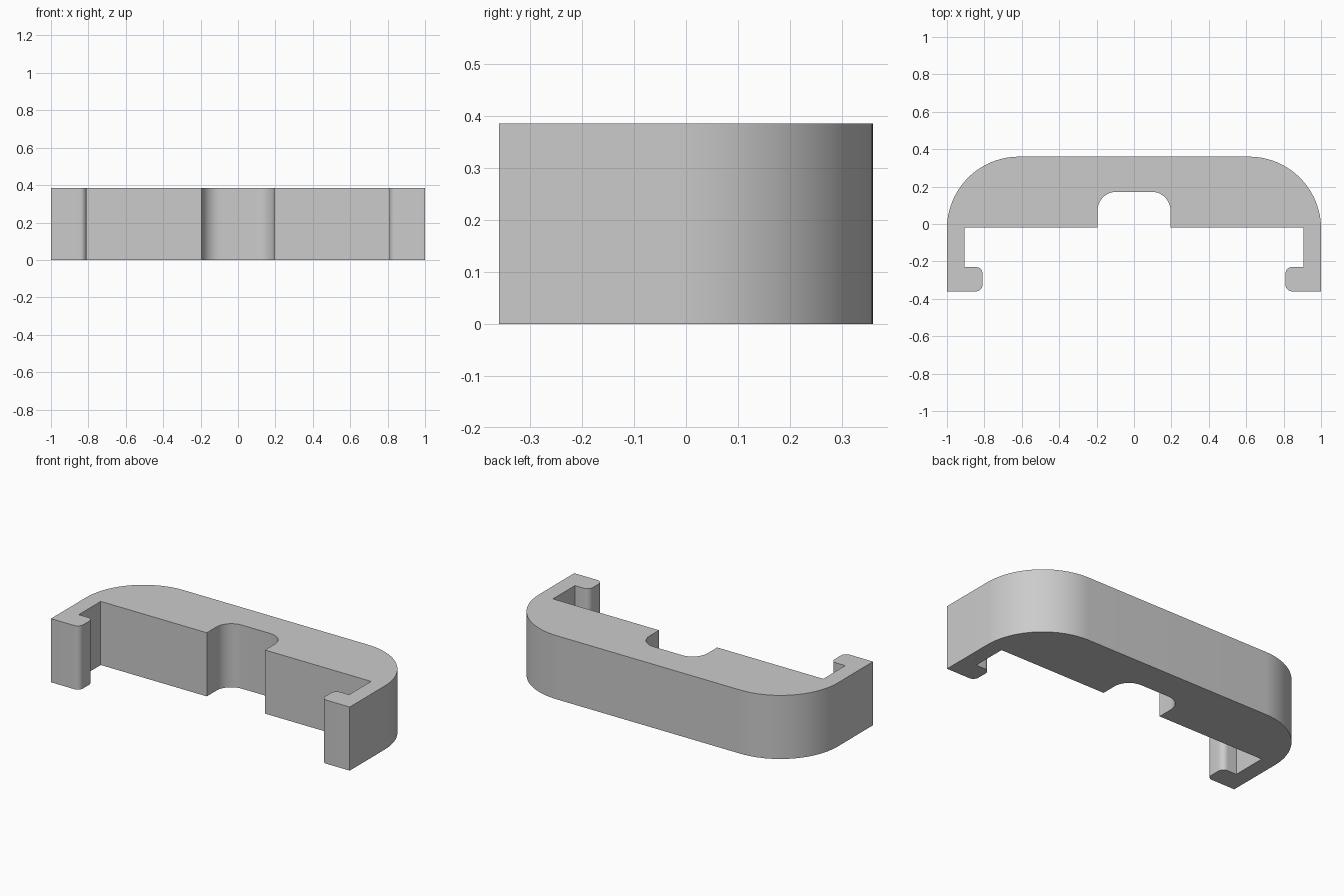
import bpy, bmesh, math
from mathutils import Vector

cube = bpy.data.objects.get("Cube")
if cube:
    bpy.data.objects.remove(cube, do_unlink=True)

HEIGHT = 0.385

# Right half of the outline: x, y, corner radius
half = [
    (0.195, 0.172, 0.10),   # notch roof
    (0.195, -0.02, 0),      # notch mouth
    (0.905, -0.02, 0),      # inner corner of arm
    (0.905, -0.23, 0),      # hook root
    (0.81, -0.23, 0.035),   # hook tip
    (0.81, -0.36, 0.035),
    (1.0, -0.36, 0),        # outer end of arm
    (1.0, 0.36, 0.385),     # large outer shoulder
]


def fillet(prev, cur, nxt, r):
    """Points of a rounded right-angled corner."""
    if r == 0:
        return [cur]
    a, b = (prev - cur).normalized(), (nxt - cur).normalized()
    centre = cur + (a + b) * r
    steps = 24 if r > 0.2 else 10
    return [centre - b * r * math.cos(t) - a * r * math.sin(t)
            for t in (math.pi / 2 * i / steps for i in range(steps + 1))]


corners = half + [(-x, y, r) for x, y, r in reversed(half)]
pts = [Vector((x, y, 0)) for x, y, r in corners]
outline = []
for i, (x, y, r) in enumerate(corners):
    outline += fillet(pts[i - 1], pts[i], pts[(i + 1) % len(pts)], r)

# Extrude the outline into a solid clip
bm = bmesh.new()
base = bm.faces.new([bm.verts.new(p) for p in outline])
top = bmesh.ops.extrude_face_region(bm, geom=[base], use_keep_orig=True)
bmesh.ops.translate(bm, vec=(0, 0, HEIGHT),
                    verts=[g for g in top["geom"] if isinstance(g, bmesh.types.BMVert)])
bmesh.ops.recalc_face_normals(bm, faces=bm.faces)
mesh = bpy.data.meshes.new("clip_bracket")
bm.to_mesh(mesh)
bm.free()

clip = bpy.data.objects.new("clip_bracket", mesh)
bpy.context.collection.objects.link(clip)

# Plain grey material
grey = bpy.data.materials.new("light_grey")
grey.use_nodes = True
colour = (0.6, 0.6, 0.6, 1)
grey.diffuse_color = colour
grey.node_tree.nodes["Principled BSDF"].inputs["Base Color"].default_value = colour
mesh.materials.append(grey)

# Smooth curves, crisp edges
bpy.ops.object.select_all(action="DESELECT")
clip.select_set(True)
bpy.context.view_layer.objects.active = clip
bpy.ops.object.shade_smooth_by_angle(angle=math.radians(30))
